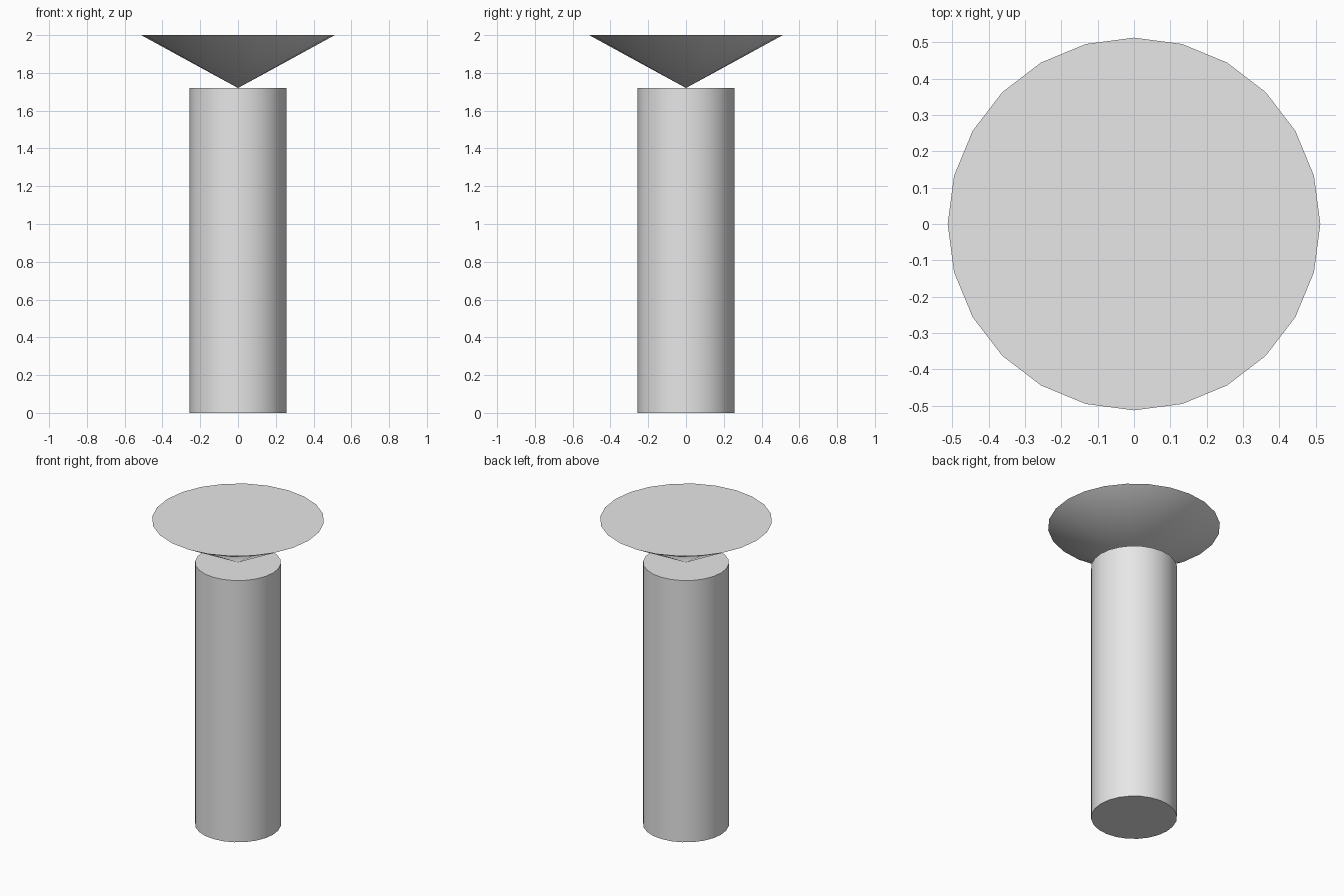
import bpy
import math

cube = bpy.data.objects.get("Cube")
if cube:
    bpy.data.objects.remove(cube, do_unlink=True)

SIDES = 24
POST_HEIGHT = 1.72
TOTAL_HEIGHT = 2.0
POST_RADIUS = 0.256
CONE_RADIUS = 0.513

# Single plain grey material
grey = bpy.data.materials.new("light_grey")
grey.use_nodes = True
colour = (0.8, 0.8, 0.8, 1)
grey.diffuse_color = colour
grey.node_tree.nodes["Principled BSDF"].inputs["Base Color"].default_value = colour


def add_round(name, bottom_radius, top_radius, z_low, z_high):
    """Capped round part between two heights, smooth sides and sharp rims."""
    bpy.ops.mesh.primitive_cone_add(
        vertices=SIDES, radius1=bottom_radius, radius2=top_radius,
        depth=z_high - z_low, location=(0, 0, (z_low + z_high) / 2))
    part = bpy.context.object
    part.name = part.data.name = name
    part.data.materials.append(grey)
    bpy.ops.object.shade_smooth_by_angle(angle=math.radians(30))
    return part


# Upright post
add_round("post", POST_RADIUS, POST_RADIUS, 0, POST_HEIGHT)

# Inverted cone balanced with its tip on the post
add_round("inverted_cone", 0, CONE_RADIUS, POST_HEIGHT, TOTAL_HEIGHT)
